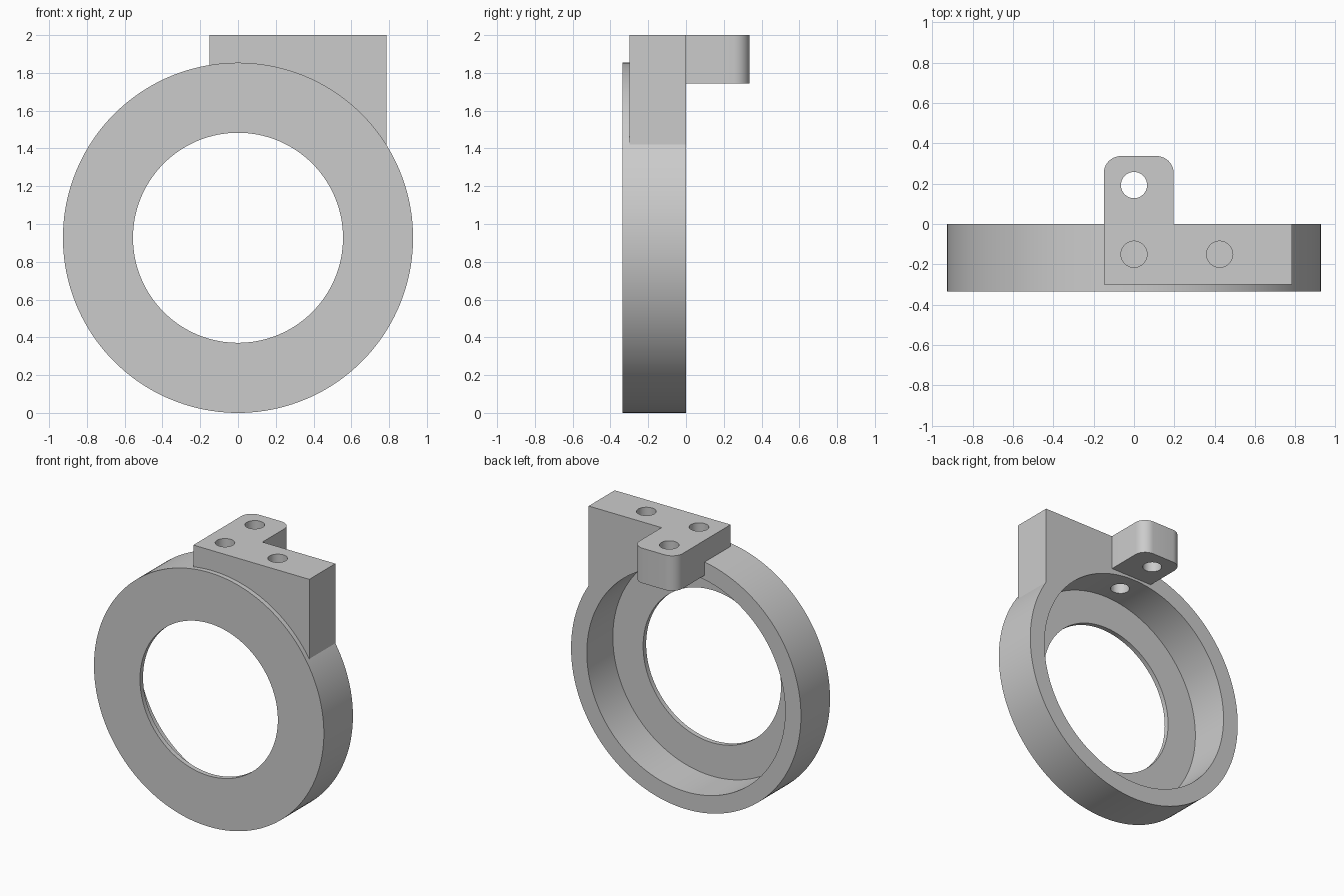
import bpy, bmesh, math
from mathutils import Matrix, Vector

if "Cube" in bpy.data.objects:
    bpy.data.objects.remove(bpy.data.objects["Cube"], do_unlink=True)

grey = bpy.data.materials.new("plain_grey")
grey.use_nodes = True
grey.diffuse_color = (0.6, 0.6, 0.6, 1)
grey.node_tree.nodes["Principled BSDF"].inputs["Base Color"].default_value = (0.6, 0.6, 0.6, 1)

R = 0.927        # outer radius, also the height of the ring centre
TOP = 2.0


def make_object(name, bm):
    bmesh.ops.recalc_face_normals(bm, faces=bm.faces)
    mesh = bpy.data.meshes.new(name)
    bm.to_mesh(mesh)
    bm.free()
    mesh.materials.append(grey)
    obj = bpy.data.objects.new(name, mesh)
    bpy.context.collection.objects.link(obj)
    return obj


def cylinder(name, radius, start, end, segments):
    """Solid cylinder between two points."""
    a, b = Vector(start), Vector(end)
    turn = (b - a).to_track_quat('Z', 'Y').to_matrix().to_4x4()
    bm = bmesh.new()
    bmesh.ops.create_cone(bm, cap_ends=True, segments=segments, radius1=radius, radius2=radius,
                          depth=(b - a).length, matrix=Matrix.Translation((a + b) / 2) @ turn)
    return make_object(name, bm)


def prism(name, outline, z0, z1):
    """Outline in plan, raised from z0 to z1."""
    bm = bmesh.new()
    face = bm.faces.new([bm.verts.new((x, y, z0)) for x, y in outline])
    raised = bmesh.ops.extrude_face_region(bm, geom=[face])["geom"]
    bmesh.ops.translate(bm, vec=(0, 0, z1 - z0),
                        verts=[v for v in raised if isinstance(v, bmesh.types.BMVert)])
    return make_object(name, bm)


def combine(target, other, operation):
    """Apply an exact boolean and discard the second solid."""
    mod = target.modifiers.new(operation.lower(), 'BOOLEAN')
    mod.operation, mod.solver, mod.object = operation, 'EXACT', other
    bpy.context.view_layer.objects.active = target
    bpy.ops.object.modifier_apply(modifier=mod.name)
    bpy.data.objects.remove(other, do_unlink=True)


def corner(cx, cy, r, start):
    """Quarter-circle points for a rounded corner."""
    steps = 10
    return [(cx + r * math.cos(start + i * math.pi / 2 / steps),
             cy + r * math.sin(start + i * math.pi / 2 / steps)) for i in range(steps + 1)]


# Ring body
body = cylinder("ring_bracket", R, (0, -0.335, R), (0, 0, R), 160)

# Mounting block on top, its foot buried in the ring
left, right, tab_right, front, back = -0.15, 0.785, 0.197, -0.3, 0.337
block = prism("block", [(left, front), (right, front), (right, 0), (left, 0)], 1.2, TOP)
combine(body, block, 'UNION')

# Rear tab with rounded corners
r = 0.085
tab = prism("tab", [(left, -0.1), (tab_right, -0.1)]
            + corner(tab_right - r, back - r, r, 0)
            + corner(left + r, back - r, r, math.pi / 2), 1.745, TOP)
combine(body, tab, 'UNION')

# Rear recess and central opening
combine(body, cylinder("recess", 0.8, (0, -0.3, R), (0, 0.1, R), 160), 'DIFFERENCE')
combine(body, cylinder("opening", 0.556, (0, -0.5, R), (0, 0.1, R), 128), 'DIFFERENCE')

# Screw holes: tab, ring, and a blind one in the block
for x, y in ((0, 0.193), (0, -0.15), (0.425, -0.15)):
    hole = cylinder("hole", 0.065, (x, y, TOP - 0.3), (x, y, TOP + 0.1), 40)
    combine(body, hole, 'DIFFERENCE')

# Smooth curved walls, crisp edges
bpy.ops.object.select_all(action='DESELECT')
body.select_set(True)
bpy.context.view_layer.objects.active = body
bpy.ops.object.shade_smooth_by_angle(angle=math.radians(25))
